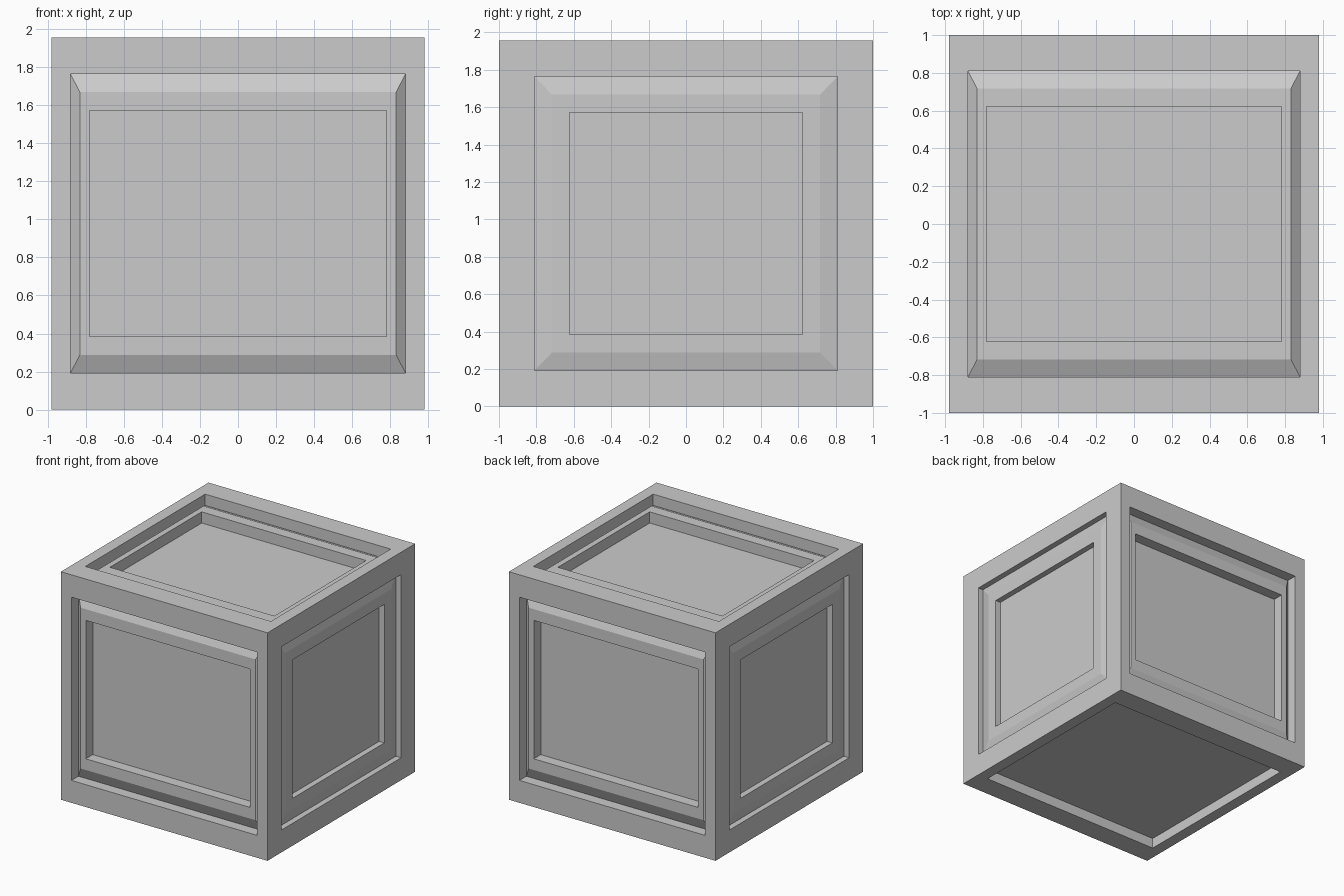
import bpy, bmesh
from mathutils import Vector

if "Cube" in bpy.data.objects:
    bpy.data.objects.remove(bpy.data.objects["Cube"])

HALF = Vector((0.98, 1.0, 0.9775))       # half size of the block
STEP = Vector((0.05, 0.0945, 0.096))     # one moulding step per axis

# Panel profile: (inset in steps, depth in steps), from outer edge to centre
PANEL = [(0, 0), (2, 0), (2, 1), (3, 0.55), (4, 0.55), (4, 1.55)]
BASE = [(0, 0), (2, 0), (2, 0.93)]


def add_side(bm, axis, sign, profile):
    """Stack rectangular rings along the profile, bridge them, cap the centre."""
    u, v = (axis + 1) % 3, (axis + 2) % 3
    previous = None
    for inset, depth in profile:
        ring = []
        for su, sv in ((-1, -1), (1, -1), (1, 1), (-1, 1)):
            p = Vector((0, 0, HALF.z))
            co = [0, 0, 0]
            co[axis] = sign * (HALF[axis] - depth * STEP[axis])
            co[u] = su * (HALF[u] - inset * STEP[u])
            co[v] = sv * (HALF[v] - inset * STEP[v])
            ring.append(bm.verts.new(p + Vector(co)))
        if previous:
            for i in range(4):
                j = (i + 1) % 4
                bm.faces.new((previous[i], previous[j], ring[j], ring[i]))
        previous = ring
    bm.faces.new(previous)


# Panelled crate: five moulded sides and a plain recessed base
bm = bmesh.new()
for axis in range(3):
    for sign in (-1, 1):
        is_base = axis == 2 and sign == -1
        add_side(bm, axis, sign, BASE if is_base else PANEL)
bmesh.ops.remove_doubles(bm, verts=bm.verts, dist=1e-4)
bmesh.ops.recalc_face_normals(bm, faces=bm.faces)
mesh = bpy.data.meshes.new("panelled_crate")
bm.to_mesh(mesh)
bm.free()
bpy.context.collection.objects.link(bpy.data.objects.new("panelled_crate", mesh))
